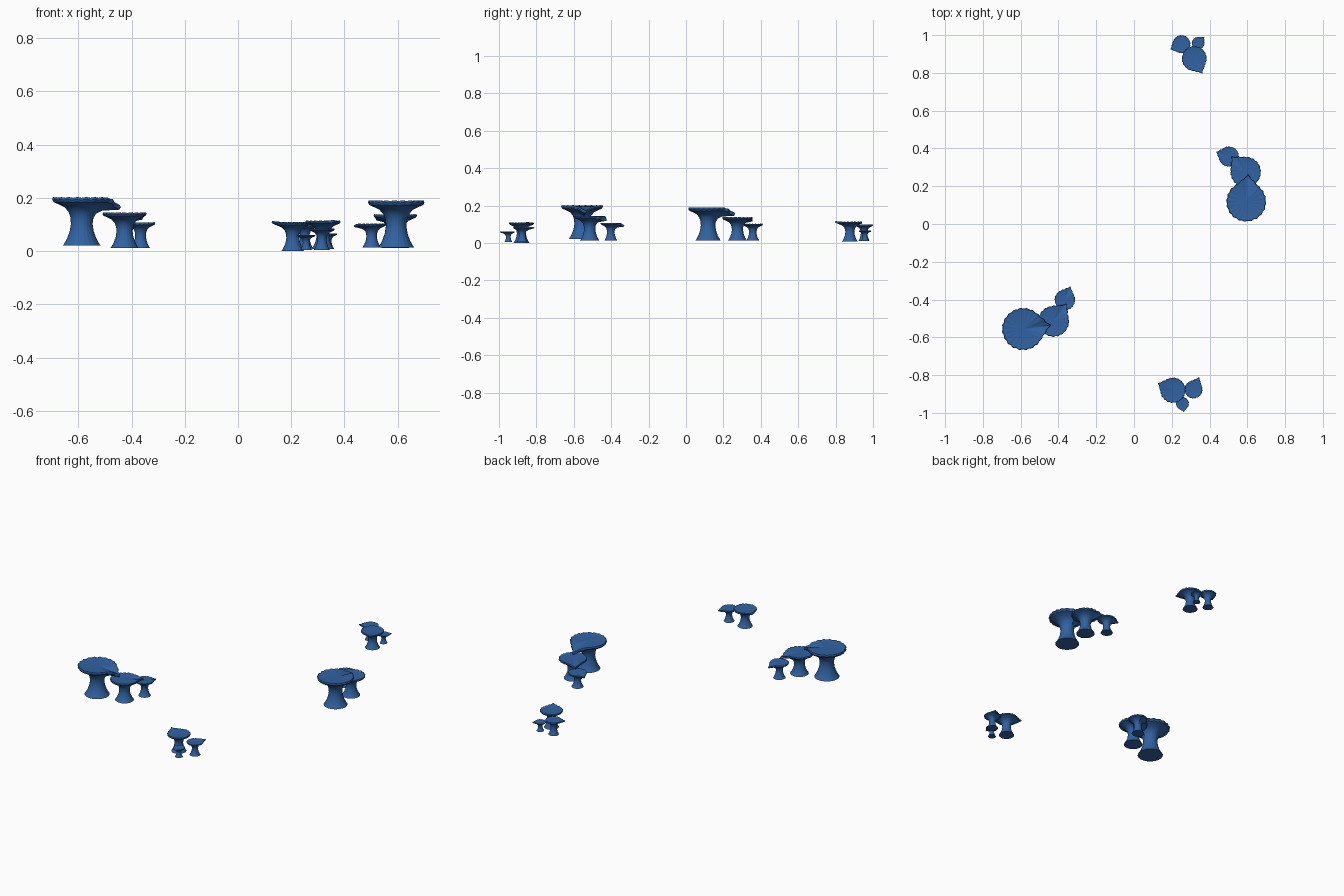
import bpy, bmesh, math

if "Cube" in bpy.data.objects:
    bpy.data.objects.remove(bpy.data.objects["Cube"])

blue = bpy.data.materials.new("coral blue")
blue.diffuse_color = (0.03, 0.122, 0.36, 1)
blue.use_nodes = True
blue.node_tree.nodes["Principled BSDF"].inputs["Base Color"].default_value = blue.diffuse_color

# Profile of one table coral: radius / cap radius, height / total height, cap weight
PROFILE = [(0.65, 0, 0), (0.60, 0.04, 0), (0.50, 0.15, 0), (0.41, 0.30, 0),
           (0.37, 0.45, 0), (0.385, 0.58, 0.1), (0.45, 0.70, 0.25),
           (0.60, 0.80, 0.5), (0.80, 0.86, 0.8), (0.96, 0.90, 1),
           (1.0, 0.95, 1), (0.975, 0.995, 1), (0.85, 0.985, 0.8),
           (0.55, 0.975, 0.4), (0.25, 0.97, 0.1)]
LOBES, SEGS = 20, 100


def coral(name, x, y, z0, z1, R, tip_angle, tip_len, droop):
    """Lathed stem and cap with a scalloped rim and one pointed lip."""
    bm = bmesh.new()
    h = z1 - z0
    half = math.acos(R / tip_len)          # angular half width of the lip
    rings = []
    for pr, pz, w in PROFILE:
        ring = []
        for i in range(SEGS):
            d = 2 * math.pi * i / SEGS
            dist = min(d, 2 * math.pi - d)
            lip = 1 / math.cos(half - dist) if dist < half else 1
            wave = math.cos(LOBES * d)
            r = pr * R * (1 + (lip - 1) * w) * (1 + 0.022 * wave * (0.3 + 0.7 * w))
            t = (lip - 1) / (tip_len / R - 1) if dist < half else 0
            z = z0 + pz * h - droop * t * w + 0.012 * R * wave * w
            a = math.radians(tip_angle) + d
            ring.append(bm.verts.new((x + r * math.cos(a), y + r * math.sin(a), z)))
        rings.append(ring)
    for lo, hi in zip(rings, rings[1:]):
        for i in range(SEGS):
            j = (i + 1) % SEGS
            bm.faces.new((lo[i], lo[j], hi[j], hi[i]))
    # close the foot and the top
    bm.faces.new(rings[0][::-1])
    top = bm.verts.new((x, y, z0 + 0.97 * h))
    for i in range(SEGS):
        bm.faces.new((rings[-1][i], rings[-1][(i + 1) % SEGS], top))
    me = bpy.data.meshes.new(name)
    bm.to_mesh(me)
    bm.free()
    me.materials.append(blue)
    ob = bpy.data.objects.new(name, me)
    bpy.context.collection.objects.link(ob)
    bpy.ops.object.select_all(action='DESELECT')
    ob.select_set(True)
    bpy.context.view_layer.objects.active = ob
    bpy.ops.object.shade_smooth_by_angle(angle=math.radians(40))


# x, y, foot z, top z, cap radius, lip angle, lip reach, lip droop
CLUSTERS = {
    "left": [(-0.587, -0.556, 0.02, 0.202, 0.11, 8, 0.145, 0.03),
             (-0.426, -0.515, 0.012, 0.145, 0.081, 53, 0.113, 0.015),
             (-0.366, -0.402, 0.012, 0.108, 0.054, 68, 0.076, 0.012)],
    "right": [(0.594, 0.118, 0.013, 0.19, 0.104, 86, 0.142, 0.028),
              (0.591, 0.275, 0.012, 0.138, 0.08, 132, 0.108, 0.012),
              (0.502, 0.357, 0.014, 0.103, 0.053, 160, 0.07, 0.005)],
    "front": [(0.206, -0.88, 0.0, 0.109, 0.066, 155, 0.086, -0.004),
              (0.315, -0.876, 0.004, 0.085, 0.047, 65, 0.07, 0.0),
              (0.256, -0.95, 0.004, 0.061, 0.034, -80, 0.045, 0.0)],
    "back": [(0.319, 0.876, 0.008, 0.114, 0.065, -62, 0.088, -0.003),
             (0.251, 0.952, 0.01, 0.1, 0.047, 205, 0.064, 0.0),
             (0.339, 0.957, 0.01, 0.066, 0.033, 45, 0.046, 0.0)],
}
for place, items in CLUSTERS.items():
    for size, spec in zip(("large", "medium", "small"), items):
        coral(f"{place}_{size}_table_coral", *spec)
